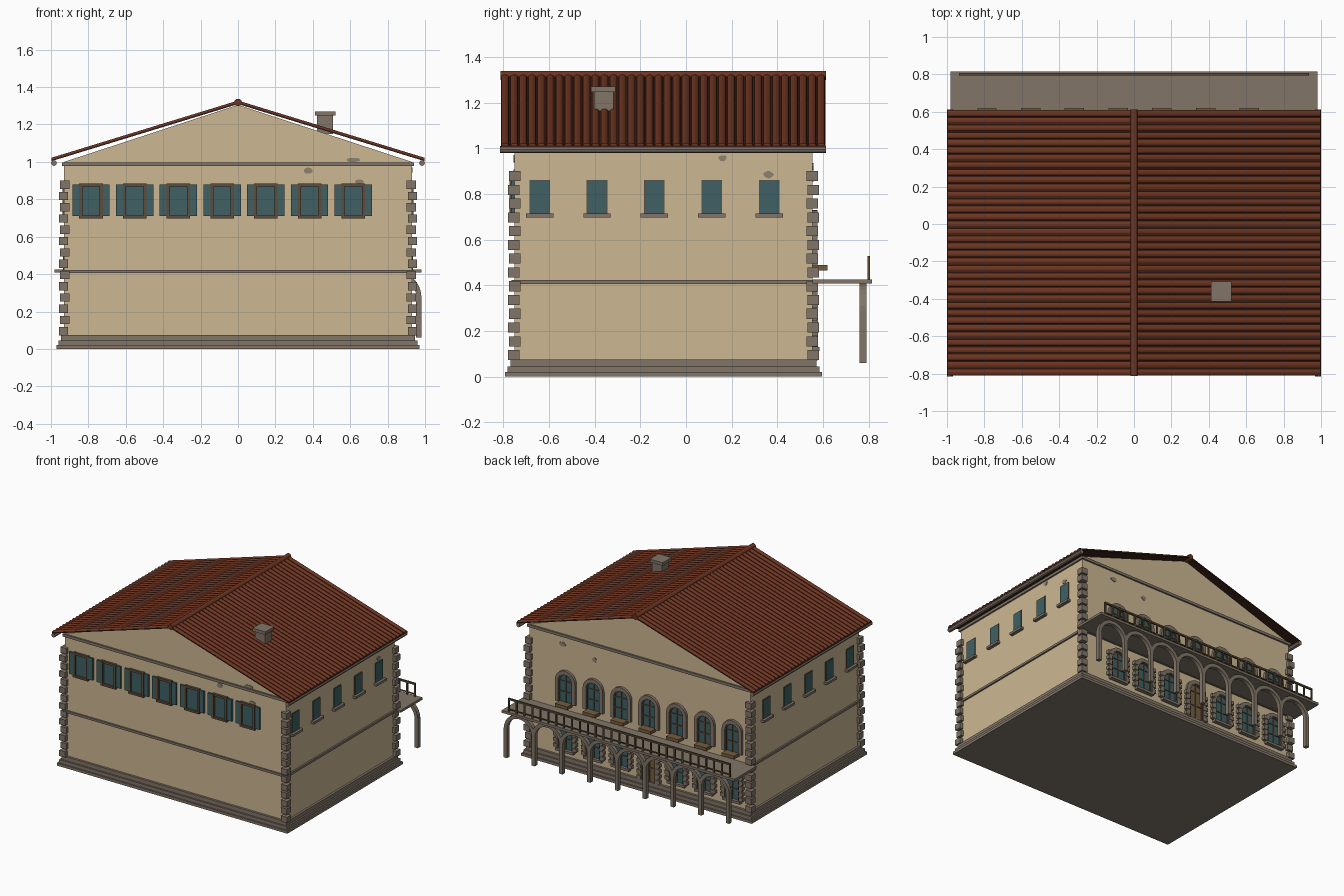
import bpy, bmesh, math, random

if "Cube" in bpy.data.objects:
    bpy.data.objects.remove(bpy.data.objects["Cube"])

random.seed(4)

def material(name, rgb):
    m = bpy.data.materials.new(name)
    m.diffuse_color = (*rgb, 1)
    m.use_nodes = True
    m.node_tree.nodes["Principled BSDF"].inputs["Base Color"].default_value = m.diffuse_color
    return m

WALL = material("beige plaster", (0.605, 0.475, 0.285))
STONE = material("grey stone", (0.22, 0.178, 0.137))
TILE = material("red roof tile", (0.155, 0.036, 0.016))
DARK = material("dark roof gap", (0.04, 0.014, 0.008))
TEAL = material("teal panel", (0.05, 0.118, 0.125))
WOOD = material("brown wood", (0.18, 0.108, 0.048))
FRAME = material("dark frame", (0.11, 0.075, 0.048))
RAIL = material("railing brown", (0.10, 0.07, 0.035))
PATCH = material("worn plaster", (0.27, 0.22, 0.16))

parts = {}

def part(name, mat):
    if name not in parts:
        parts[name] = (bmesh.new(), mat)
    return parts[name][0]

def prism(bm, pts, a, b, axis="y"):
    """Extrude a 2D outline (across, z) from a to b along axis."""
    def at(p, d):
        return (p[0], d, p[1]) if axis == "y" else (d, p[0], p[1])
    lo = [bm.verts.new(at(p, a)) for p in pts]
    hi = [bm.verts.new(at(p, b)) for p in pts]
    n = len(pts)
    bm.faces.new(lo)
    bm.faces.new(hi[::-1])
    for i in range(n):
        j = (i + 1) % n
        bm.faces.new((lo[j], lo[i], hi[i], hi[j]))

def box(bm, x0, x1, y0, y1, z0, z1):
    prism(bm, [(x0, z0), (x1, z0), (x1, z1), (x0, z1)], y0, y1)

def circle(cx, cz, r, n):
    return [(cx + r * math.cos(2 * math.pi * i / n), cz + r * math.sin(2 * math.pi * i / n)) for i in range(n)]

def arch_path(cx, z0, zs, r, n=12):
    arc = [(cx - r * math.cos(math.pi * i / n), zs + r * math.sin(math.pi * i / n)) for i in range(n + 1)]
    return ([(cx - r, z0)] + arc + [(cx + r, z0)]) if z0 < zs else arc

def arch_ring(bm, cx, z0, zs, ri, ro, y0, y1, n=12):
    a, b = arch_path(cx, z0, zs, ri, n), arch_path(cx, z0, zs, ro, n)
    for i in range(len(a) - 1):
        prism(bm, [a[i], a[i + 1], b[i + 1], b[i]], y0, y1)

# Main dimensions
X, YF, YB = 0.93, -0.752, 0.555
BAYS = [-0.786 + 0.2337 * i for i in range(7)]

# Walls with front and back gables
prism(part("house_walls", WALL), [(-X, 0.03), (X, 0.03), (X, 1.0), (0, 1.305), (-X, 1.0)], YF, YB)

# Stepped plinth, string course and cornice
for name, g, z0, z1 in (("plinth", 0.04, 0, 0.02), ("plinth", 0.029, 0.02, 0.045), ("plinth", 0.017, 0.045, 0.075),
                        ("string_course", 0.012, 0.405, 0.422), ("cornice", 0.012, 0.978, 0.998)):
    box(part(name, STONE), -X - g, X + g, YF - g, YB + g, z0, z1)

# Corner quoins, alternating in length
bm = part("corner_quoins", STONE)
for sx in (-1, 1):
    for sy, yc in ((-1, YF), (1, YB)):
        for i in range(14):
            z = 0.072 + 0.0603 * i
            g, w = (0.028, 0.022) if i % 2 == 0 else (0.022, 0.028)
            xs = sorted((sx * (X + g), sx * (X - w)))
            ys = sorted((yc + sy * g, yc - sy * w))
            box(bm, *xs, *ys, z, z + 0.044)

# Roof sheets, shallow tile ribs, ridge and gutters
def rib(bm, sx, y, w, h):
    ends = []
    for x, z in ((0, 1.317), (sx * 0.998, 1.011)):
        ends.append([bm.verts.new((x, y + w * math.cos(t), z + h * math.sin(t)))
                     for t in (math.pi * k / 6 for k in range(7))])
    for k in range(6):
        bm.faces.new((ends[0][k], ends[0][k + 1], ends[1][k + 1], ends[1][k]))
    for e in ends:
        bm.faces.new(e)

for sx in (-1, 1):
    prism(part("roof_sheet", DARK), [(0, 1.309), (sx * 0.998, 1.004), (sx * 0.998, 1.012), (0, 1.318)], -0.81, 0.61)
    for i in range(36):
        rib(part("roof_tiles", TILE), sx, -0.792 + 1.384 * i / 35, 0.0165, 0.011)
    prism(part("gutters", STONE), circle(sx * 0.984, 0.994, 0.0155, 8), -0.815, 0.612)
prism(part("roof_ridge", TILE), circle(0, 1.318, 0.02, 12), -0.812, 0.612)

# Chimney
bm = part("chimney", STONE)
box(bm, 0.423, 0.508, -0.402, -0.318, 1.15, 1.25)
box(bm, 0.412, 0.52, -0.415, -0.308, 1.247, 1.27)

# Front windows with shutters
for cx in BAYS:
    box(part("front_panes", TEAL), cx - 0.055, cx + 0.055, YF - 0.006, YF, 0.71, 0.88)
    bm = part("front_frames", FRAME)
    for s in (-1, 1):
        a, b = sorted((cx + s * 0.062, cx + s * 0.1))
        box(part("front_shutters", TEAL), a, b, YF - 0.015, YF, 0.712, 0.878)
        a, b = sorted((cx + s * 0.046, cx + s * 0.063))
        box(bm, a, b, YF - 0.02, YF, 0.7, 0.885)
    box(bm, cx - 0.06, cx + 0.06, YF - 0.018, YF, 0.868, 0.884)
    box(bm, cx - 0.063, cx + 0.063, YF - 0.022, YF, 0.698, 0.713)

# Side windows with sills
for sx in (-1, 1):
    for i in range(5):
        y = -0.641 + 0.2513 * i
        for name, mat, h, z0, z1, g in (("side_frames", FRAME, 0.045, 0.712, 0.861, 0.004),
                                        ("side_panes", TEAL, 0.042, 0.716, 0.858, 0.007),
                                        ("side_sills", STONE, 0.06, 0.697, 0.715, 0.025)):
            xs = sorted((sx * (X - 0.01), sx * (X + g)))
            box(part(name, mat), *xs, y - h, y + h, z0, z1)

def arched_window(cx, z0, zs, r, level, pane=TEAL):
    ro = r + 0.026
    prism(part(level + "_panes", pane), arch_path(cx, z0, zs, r + 0.002), YB, YB + 0.006)
    arch_ring(part(level + "_surrounds", STONE), cx, z0, zs, r, ro, YB, YB + 0.02)
    bm = part(level + "_frames", FRAME)
    arch_ring(bm, cx, z0, zs, r - 0.008, r, YB, YB + 0.014)
    box(bm, cx - 0.004, cx + 0.004, YB, YB + 0.012, z0, zs + r)
    for z in (zs, (z0 + zs) / 2):
        box(bm, cx - r, cx + r, YB, YB + 0.012, z - 0.004, z + 0.004)

# Back windows on both floors, with a door in the middle bay
for i, cx in enumerate(BAYS):
    arched_window(cx, 0.485, 0.645, 0.058, "upper_back")
    box(part("window_boxes", WOOD), cx - 0.052, cx + 0.052, YB, 0.62, 0.464, 0.488)
    if i == 3:
        arched_window(cx, 0.07, 0.29, 0.058, "door", WOOD)
    else:
        arched_window(cx, 0.13, 0.29, 0.058, "lower_back")
        box(part("lower_sills", STONE), cx - 0.075, cx + 0.075, YB, YB + 0.03, 0.112, 0.13)
    # Toothed blocks beside the ground floor openings
    for s in (-1, 1):
        for k in range(5):
            z = (0.08 if i == 3 else 0.135) + 0.042 * k
            a, b = sorted((cx + s * 0.062, cx + s * 0.096))
            if z < 0.31:
                box(part("lower_jamb_blocks", STONE), a, b, YB, YB + 0.024, z, z + 0.026)

# Balcony slab, columns and arches
box(part("balcony_slab", STONE), -0.98, 0.98, YB, 0.815, 0.408, 0.426)
for i in range(9):
    cx = BAYS[0] + 0.2337 * (i - 0.5)
    box(part("balcony_columns", STONE), cx - 0.014, cx + 0.014, 0.76, 0.79, 0.06, 0.285)
    if i < 8:
        arch_ring(part("balcony_arches", STONE), cx + 0.11685, 0.28, 0.28, 0.103, 0.13, 0.76, 0.79, 14)

# Balcony railing
bm = part("balcony_railing", RAIL)
box(bm, -0.935, 0.935, 0.794, 0.806, 0.514, 0.527)
box(bm, -0.935, 0.935, 0.796, 0.804, 0.44, 0.447)
for i in range(29):
    x = -0.93 + 1.86 * i / 28
    box(bm, x - 0.0055, x + 0.0055, 0.795, 0.805, 0.426, 0.518)

# Worn plaster patches
def patch(u, z, w, h, a, b, axis):
    pts = []
    for k in range(9):
        t, r = 2 * math.pi * k / 9, random.uniform(0.75, 1.1)
        pts.append((u + w * r * math.cos(t), z + h * r * math.sin(t)))
    prism(part("plaster_patches", PATCH), pts, a, b, axis)

for u, z, w, h in ((0.375, 0.955, 0.028, 0.018), (0.615, 1.012, 0.045, 0.012), (0.65, 0.895, 0.024, 0.014)):
    patch(u, z, w, h, YF - 0.004, YF, "y")
for u, z, w, h in ((0.65, 0.92, 0.03, 0.018), (0.38, 0.87, 0.02, 0.018)):
    patch(u, z, w, h, YB, YB + 0.004, "y")
for u, z, w, h in ((0.16, 0.957, 0.02, 0.016), (0.36, 0.885, 0.024, 0.018)):
    patch(u, z, w, h, X, X + 0.004, "x")

# Turn the collected geometry into objects
for name, (bm, mat) in parts.items():
    bmesh.ops.recalc_face_normals(bm, faces=bm.faces)
    mesh = bpy.data.meshes.new(name)
    bm.to_mesh(mesh)
    bm.free()
    mesh.materials.append(mat)
    bpy.context.collection.objects.link(bpy.data.objects.new(name, mesh))
